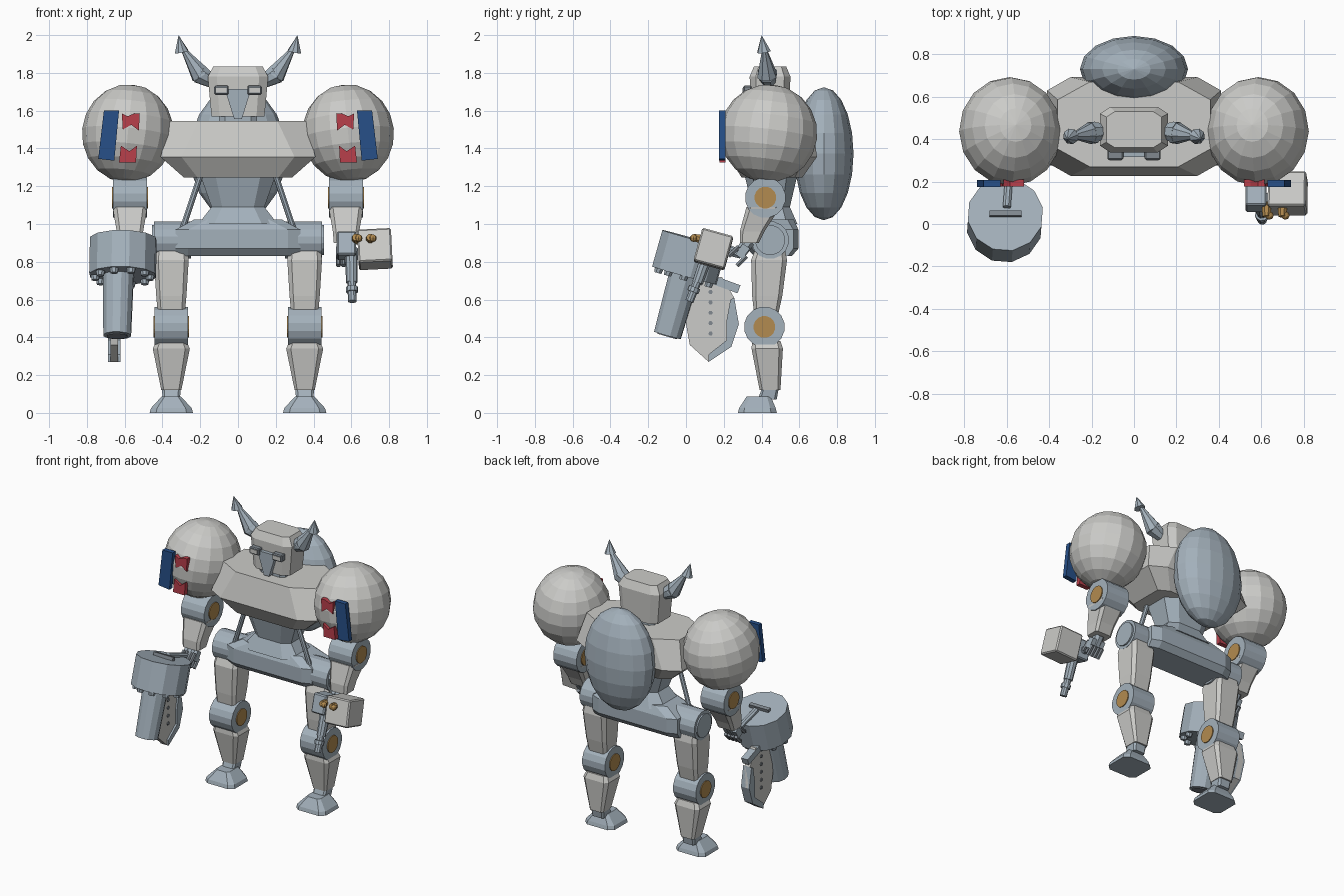
import bpy, bmesh, math
from mathutils import Vector, Matrix, Euler

cube = bpy.data.objects.get("Cube")
if cube:
    bpy.data.objects.remove(cube, do_unlink=True)


def material(name, r, g, b):
    m = bpy.data.materials.new(name)
    m.use_nodes = True
    m.diffuse_color = (r, g, b, 1)
    node = next(n for n in m.node_tree.nodes if n.type == 'BSDF_PRINCIPLED')
    node.inputs["Base Color"].default_value = (r, g, b, 1)
    node.inputs["Roughness"].default_value = 0.7
    return m


ARMOUR = material("light grey armour", 0.60, 0.60, 0.58)
STEEL = material("blue grey steel", 0.37, 0.44, 0.50)
DARK = material("dark steel", 0.22, 0.25, 0.28)
BRONZE = material("bronze", 0.45, 0.26, 0.08)
RED = material("red", 0.48, 0.05, 0.07)
BLUE = material("blue", 0.02, 0.08, 0.25)


def finish(name, bm, mat):
    bmesh.ops.recalc_face_normals(bm, faces=bm.faces)
    mesh = bpy.data.meshes.new(name)
    bm.to_mesh(mesh)
    bm.free()
    mesh.materials.append(mat)
    ob = bpy.data.objects.new(name, mesh)
    bpy.context.collection.objects.link(ob)
    return ob


def rod(name, a, b, r0, r1, mat, sides=12):
    """Cylinder or cone from a to b."""
    a, b = Vector(a), Vector(b)
    d = b - a
    bm = bmesh.new()
    turn = d.to_track_quat('Z', 'Y').to_matrix().to_4x4()
    spin = Matrix.Rotation(math.pi / sides, 4, 'Z')
    bmesh.ops.create_cone(bm, cap_ends=True, segments=sides, radius1=r0, radius2=r1,
                          depth=d.length, matrix=Matrix.Translation((a + b) / 2) @ turn @ spin)
    bmesh.ops.remove_doubles(bm, verts=bm.verts, dist=1e-5)
    return finish(name, bm, mat)


def ball(name, centre, radii, rot, mat, segs=16, rings=10):
    bm = bmesh.new()
    bmesh.ops.create_uvsphere(bm, u_segments=segs, v_segments=rings, radius=1,
                              matrix=Matrix.LocRotScale(Vector(centre), Euler(rot), Vector(radii)))
    return finish(name, bm, mat)


def box(name, centre, size, rot, mat, bevel=0):
    bm = bmesh.new()
    bmesh.ops.create_cube(bm, size=1)
    bmesh.ops.transform(bm, verts=bm.verts, matrix=Matrix.LocRotScale(
        Vector(centre), Euler(rot), Vector(size)))
    if bevel:
        bmesh.ops.bevel(bm, geom=bm.edges[:], offset=bevel, segments=1, affect='EDGES')
    return finish(name, bm, mat)


def loft(name, rings, mat):
    """Chamfered rectangles (z, cx, cy, half x, half y, chamfer) joined upwards."""
    bm = bmesh.new()
    loops = []
    for z, cx, cy, hx, hy, c in rings:
        k = 1 - c
        pts = [(1, -k), (1, k), (k, 1), (-k, 1), (-1, k), (-1, -k), (-k, -1), (k, -1)]
        loops.append([bm.verts.new((cx + x * hx, cy + y * hy, z)) for x, y in pts])
    for low, high in zip(loops, loops[1:]):
        for i in range(8):
            j = (i + 1) % 8
            bm.faces.new((low[i], low[j], high[j], high[i]))
    bm.faces.new(loops[0][::-1])
    bm.faces.new(loops[-1])
    return finish(name, bm, mat)


def prism(name, pts, axis, a, b, mat):
    """Outline extruded along x (points y, z) or along y (points x, z)."""
    bm = bmesh.new()
    place = (lambda p, t: (t, p[0], p[1])) if axis == 'x' else (lambda p, t: (p[0], t, p[1]))
    near = [bm.verts.new(place(p, a)) for p in pts]
    far = [bm.verts.new(place(p, b)) for p in pts]
    bm.faces.new(near)
    bm.faces.new(far[::-1])
    for i in range(len(pts)):
        j = (i + 1) % len(pts)
        bm.faces.new((near[i], far[i], far[j], near[j]))
    return finish(name, bm, mat)


def joint(name, x, y, z, half, r):
    """Sideways hinge drum with bronze discs on both ends."""
    rod(name, (x - half, y, z), (x + half, y, z), r, r, STEEL, 16)
    rod(name + "_discs", (x - half - .006, y, z), (x + half + .006, y, z), .058, .058, BRONZE, 16)


# Torso, waist and pelvis
loft("torso", [(1.245, 0, .455, .285, .16, .25), (1.355, 0, .46, .41, .233, .27),
               (1.545, 0, .47, .36, .2, .42)], ARMOUR)
loft("waist", [(1.0, 0, .45, .21, .14, .4), (1.09, 0, .45, .14, .1, .4),
               (1.26, 0, .45, .2, .14, .4)], STEEL)
loft("pelvis", [(.83, 0, .46, .33, .1, .2), (.87, 0, .46, .33, .135, .2),
                (.97, 0, .46, .33, .135, .2), (1.025, 0, .46, .23, .11, .3)], STEEL)
ball("back_pod", (0, .73, 1.372), (.255, .157, .352), (0, 0, 0), STEEL)

# Head
loft("neck", [(1.5, 0, .44, .1, .08, .3), (1.6, 0, .44, .1, .08, .3)], STEEL)
loft("head", [(1.57, 0, .445, .14, .1, .3), (1.78, 0, .445, .16, .108, .3),
              (1.835, 0, .445, .13, .085, .3)], ARMOUR)
prism("face_wedge", [(-.07, 1.715), (.07, 1.715), (.02, 1.555), (-.02, 1.555)], 'y', .315, .37, STEEL)

for s, side in ((-1, "right_"), (1, "left_")):
    # Eye frames and horns
    box(side + "eye_frame", (s * .088, .325, 1.708), (.076, .045, .048), (0, 0, 0), DARK, .006)
    box(side + "eye_lens", (s * .088, .303, 1.708), (.056, .008, .026), (0, 0, 0), ARMOUR)
    rod(side + "horn_root", (s * .13, .44, 1.75), (s * .205, .43, 1.795), .035, .055, STEEL, 8)
    rod(side + "horn_shaft", (s * .195, .43, 1.785), (s * .29, .415, 1.925), .055, .013, STEEL, 8)
    rod(side + "horn_tip", (s * .298, .413, 1.912), (s * .315, .4, 2.0), .038, 0, STEEL, 8)

    # Shoulder with fixed plates
    ball(side + "shoulder", (s * .583, .437, 1.48), (.243, .258, .26), (-.12, -s * .1, 0), ARMOUR)

    def plate(name, pts, mat):
        prism(side + name, [(s * x, z) for x, z in pts], 'y', .178, .21, mat)
    blue = prism(side + "blue_plate", [(s * x, z) for x, z in (
        (.71, 1.6), (.63, 1.6), (.655, 1.335), (.74, 1.345))], 'y', .175, .208, BLUE)
    plate("upper_red_plate", ((.615, 1.585), (.585, 1.57), (.55, 1.585), (.52, 1.585),
                              (.525, 1.495), (.565, 1.525), (.61, 1.5)), RED)
    plate("lower_red_plate", ((.63, 1.325), (.54, 1.325), (.535, 1.415),
                              (.575, 1.385), (.62, 1.415)), RED)

    # Arm and hand
    ax = s * .572
    joint(side + "elbow", ax, .42, 1.14, .09, .108)
    loft(side + "forearm", [(.9, ax, .335, .065, .05, .25), (.96, ax, .35, .07, .065, .25),
                            (1.09, ax, .41, .092, .09, .25)], ARMOUR)
    rod(side + "wrist", (ax, .335, .91), (ax, .29, .85), .035, .035, STEEL, 8)
    box(side + "palm", (ax, .3, .855), (.1, .045, .07), (-.6, 0, 0), STEEL)
    for i in range(4):
        fx = ax + (i - 1.5) * .027
        rod(side + "finger", (fx, .32, .83), (fx, .27, .78), .013, .013, DARK, 6)
        rod(side + "knuckle", (fx, .28, .88), (fx, .225, .83), .013, .013, DARK, 6)

    # Waist strut and hip
    rod(side + "strut", (s * .195, .37, 1.27), (s * .295, .38, .97), .016, .016, STEEL, 8)
    rod(side + "hip", (s * .25, .445, .915), (s * .445, .445, .915), .1, .1, STEEL, 16)
    rod(side + "hip_cap", (s * .44, .445, .915), (s * .455, .445, .915), .08, .08, STEEL, 16)

    # Leg and foot
    lx = s * .353
    loft(side + "thigh", [(.53, lx, .425, .072, .065, .25), (.62, lx, .43, .08, .08, .25),
                          (.81, lx, .44, .092, .095, .25), (.86, lx, .445, .085, .08, .25)], ARMOUR)
    joint(side + "knee", lx, .415, .455, .088, .108)
    loft(side + "shin", [(.12, lx, .445, .053, .055, .25), (.34, lx, .43, .098, .083, .25),
                         (.38, lx, .425, .08, .075, .25)], ARMOUR)
    loft(side + "ankle", [(.07, lx, .43, .045, .05, .25), (.125, lx, .445, .05, .045, .25)], STEEL)
    loft(side + "foot", [(0, lx, .378, .115, .103, .3), (.025, lx, .378, .108, .097, .3),
                         (.088, lx, .385, .05, .063, .3)], STEEL)

# Right-hand drum weapon, laid along its own tilted axis
down = Vector((-.02, -.27, -.96)).normalized()
top = Vector((-.607, .045, .92))
base = top + down * .2
rod("drum", top, base, .18, .18, STEEL, 12)
barrel_top = base + Vector((-.022, 0, 0))
muzzle = barrel_top + down * .33
rod("drum_barrel", barrel_top, muzzle, .083, .075, STEEL, 12)
rod("drum_muzzle", muzzle, muzzle + down * .005, .055, .055, DARK, 12)
across = down.cross(Vector((1, 0, 0))).normalized()
for i in range(10):
    t = i * math.tau / 10
    p = base + Vector((math.cos(t), 0, 0)) * .145 + across * math.sin(t) * .145
    rod("drum_bolt", p, p + down * .025, .025, .02, STEEL, 8)
box("drum_top_bar", top - down * .008, (.15, .025, .03), (-.27, 0, 0), DARK)
rod("drum_handle", (-.6, .08, .925), (-.585, .28, .85), .02, .02, STEEL, 8)

# Blade slung behind the barrel
edge = [(.12, .27), (.24, .35), (.28, .47), (.255, .61)]
prism("blade", [(.19, .72), (.07, .7), (.01, .62), (0, .47), (.02, .36)] + edge, 'x', -.675, -.635, ARMOUR)
prism("blade_guard", edge + [(.235, .6), (.215, .49), (.215, .385), (.12, .31)],
      'x', -.687, -.623, STEEL)
box("blade_mount", (-.655, .21, .68), (.05, .15, .045), (-.35, 0, 0), STEEL)
for i in range(5):
    z = .42 + i * .055
    rod("blade_stud", (-.68, .13, z), (-.63, .13, z), .012, .012, DARK, 6)

# Left-hand compact gun
box("gun_body", (.575, .13, .885), (.1, .12, .13), (-.27, 0, 0), STEEL, .008)
box("gun_box", (.725, .145, .867), (.18, .17, .18), (-.27, -.05, 0), ARMOUR, .008)
rod("gun_barrel", (.6, .125, .87), (.602, .062, .69), .035, .03, STEEL, 10)
rod("gun_muzzle", (.602, .062, .7), (.605, .018, .59), .023, .023, STEEL, 10)
rod("gun_ring", (.603, .046, .665), (.604, .036, .64), .032, .032, STEEL, 10)
rod("gun_grip", (.572, .17, .87), (.572, .29, .84), .025, .025, STEEL, 8)
for x in (.625, .7):
    rod("gun_knob", (x, .1, .915), (x, .035, .93), .026, .02, BRONZE, 8)
    ball("gun_knob_tip", (x + .014, .04, .925), (.02, .02, .02), (0, 0, 0), BRONZE, 8, 6)
